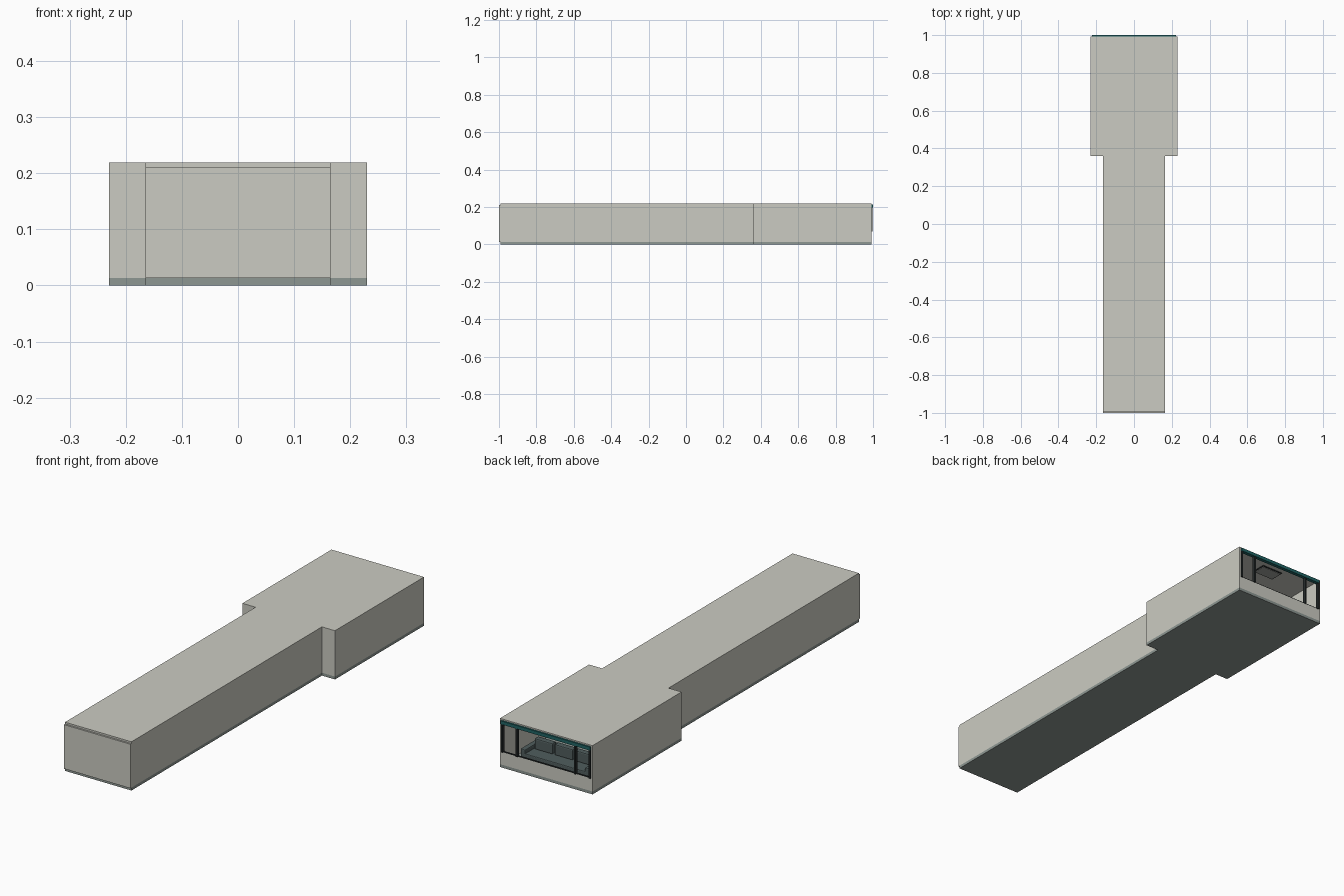
import bpy, bmesh
from mathutils import Vector

if "Cube" in bpy.data.objects:
    bpy.data.objects.remove(bpy.data.objects["Cube"], do_unlink=True)


def material(name, rgb):
    m = bpy.data.materials.new(name)
    m.diffuse_color = (*rgb, 1)
    m.use_nodes = True
    bsdf = next(n for n in m.node_tree.nodes if n.type == 'BSDF_PRINCIPLED')
    bsdf.inputs["Base Color"].default_value = (*rgb, 1)
    return m


WALL = material("warm_grey_plaster", (0.6, 0.6, 0.54))
SLAB = material("slate_floor", (0.27, 0.31, 0.29))
TEAL = material("dark_teal", (0.015, 0.13, 0.13))
FRAME = material("charcoal_frame", (0.02, 0.025, 0.025))
FABRIC = material("sofa_fabric", (0.08, 0.11, 0.11))
LAMP = material("lamp_panel", (0.35, 0.36, 0.34))


def finish(name, bm, mat):
    bmesh.ops.recalc_face_normals(bm, faces=bm.faces)
    mesh = bpy.data.meshes.new(name)
    bm.to_mesh(mesh)
    bm.free()
    mesh.materials.append(mat)
    obj = bpy.data.objects.new(name, mesh)
    bpy.context.collection.objects.link(obj)
    return obj


def prism(name, points, z0, z1, mat):
    bm = bmesh.new()
    face = bm.faces.new([bm.verts.new((x, y, z0)) for x, y in points])
    top = bmesh.ops.extrude_face_region(bm, geom=[face])["geom"]
    bmesh.ops.translate(bm, vec=(0, 0, z1 - z0),
                        verts=[v for v in top if isinstance(v, bmesh.types.BMVert)])
    return finish(name, bm, mat)


def box(name, low, high, mat, bevel=0):
    bm = bmesh.new()
    bmesh.ops.create_cube(bm, size=1)
    low, high = Vector(low), Vector(high)
    for v in bm.verts:
        v.co = (low + high) / 2 + v.co * (high - low)
    obj = finish(name, bm, mat)
    if bevel:
        mod = obj.modifiers.new("soft_edges", 'BEVEL')
        mod.width, mod.segments = bevel, 2
    return obj


HALL, ROOM = 0.165, 0.23           # half widths
FRONT, STEP, BACK = -0.992, 0.36, 0.992
FLOOR, CEILING, TOP = 0.013, 0.213, 0.219
THICK, SILL = 0.008, 0.07


def half_plan(inset=0):
    return [(ROOM - inset, BACK), (ROOM - inset, STEP + inset),
            (HALL - inset, STEP + inset), (HALL - inset, FRONT + inset)]


def full_plan(inset=0):
    half = half_plan(inset)
    return half + [(-x, y) for x, y in reversed(half)]


# Shell: floor, roof, wall ring open at the back, closed front end
prism("floor_slab", full_plan(), 0, FLOOR, SLAB)
prism("roof_slab", full_plan(), CEILING, TOP, WALL)
prism("side_walls", full_plan() + full_plan(THICK)[::-1], FLOOR, CEILING, WALL)
box("front_end_wall", (-HALL, -1, FLOOR), (HALL, FRONT, CEILING - 0.002), WALL)

# Back window: sill wall, header and posts
inner = ROOM - THICK
box("window_sill_wall", (-inner, BACK - THICK, FLOOR), (inner, BACK, SILL), WALL)
box("window_header", (-inner, BACK - THICK, 0.198), (inner, 1, CEILING), TEAL)
box("window_bottom_rail", (-inner, BACK - THICK, SILL), (inner, BACK, SILL + 0.003), FRAME)
for side, s in (("left", 1), ("right", -1)):
    for part, x in (("corner_post", inner - 0.004), ("middle_post", 0.145)):
        box(f"{side}_{part}", (s * x - 0.004, BACK - THICK, SILL),
            (s * x + 0.004, 0.998, 0.2), FRAME)

# Sofa facing the window
box("sofa_base", (-0.16, 0.82, FLOOR), (0.16, 0.93, 0.058), FABRIC, 0.004)
box("sofa_back", (-0.16, 0.82, 0.05), (0.16, 0.845, 0.09), FABRIC, 0.004)
for i in range(3):
    x = (i - 1) * 0.1
    box(f"back_cushion_{i + 1}", (x - 0.045, 0.842, 0.056),
        (x + 0.045, 0.87, 0.105), FABRIC, 0.005)
for side, s in (("left", 1), ("right", -1)):
    box(f"sofa_{side}_arm", (s * 0.16 - 0.012, 0.82, FLOOR),
        (s * 0.16 + 0.012, 0.93, 0.075), FABRIC, 0.004)

# Ceiling lamp panel with a dark rim
box("lamp_rim", (-0.053, 0.877, CEILING - 0.004), (0.053, 0.943, CEILING), FRAME)
box("lamp_panel", (-0.049, 0.881, CEILING - 0.006), (0.049, 0.939, CEILING - 0.003), LAMP)
